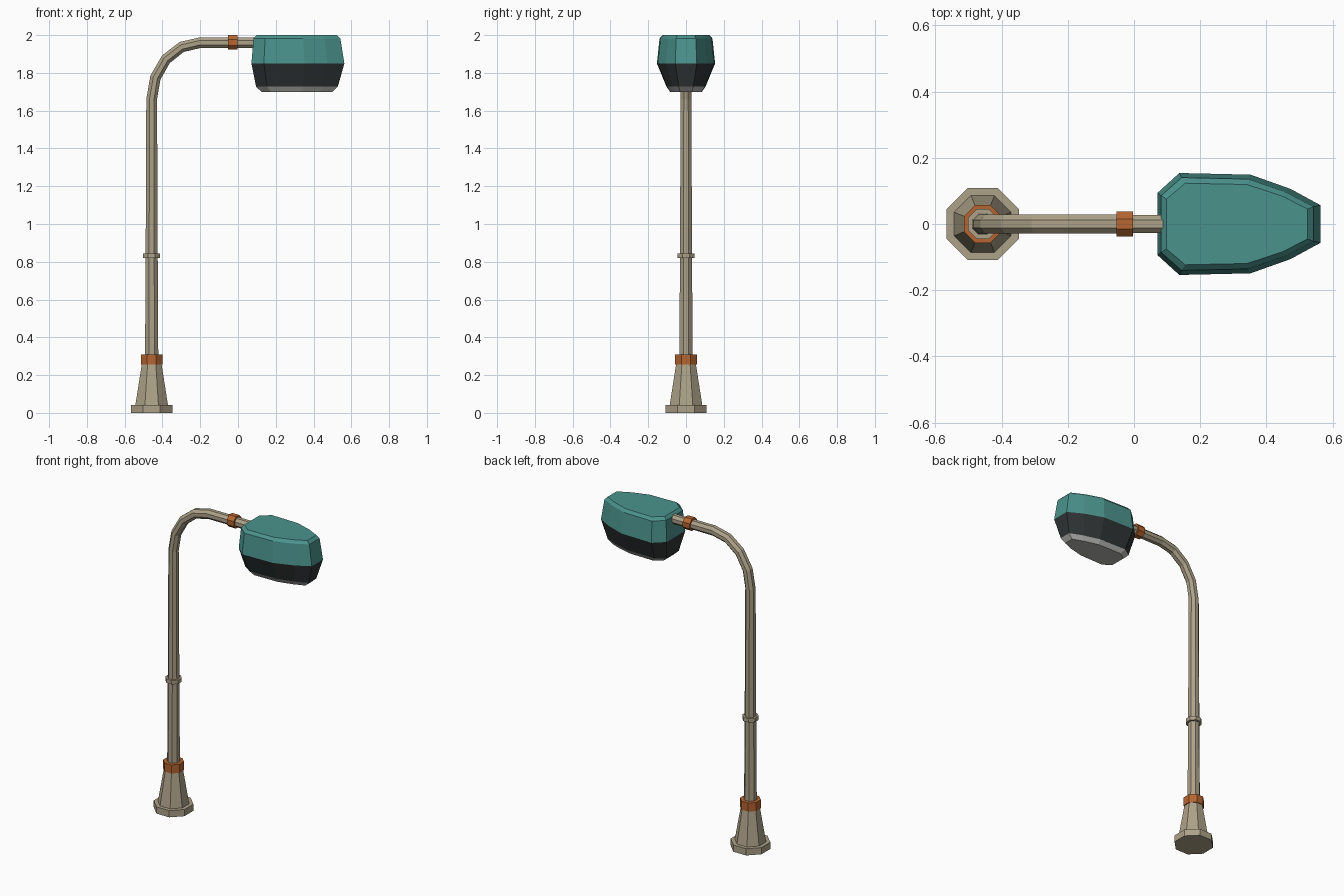
import bpy, bmesh, math
from mathutils import Vector

if "Cube" in bpy.data.objects:
    bpy.data.objects.remove(bpy.data.objects["Cube"])

PX = -0.457      # pole axis
ARM_Z = 1.96     # arm axis height


def material(name, rgb):
    m = bpy.data.materials.new(name)
    m.diffuse_color = (*rgb, 1)
    m.use_nodes = True
    m.node_tree.nodes["Principled BSDF"].inputs["Base Color"].default_value = m.diffuse_color
    return m


TAN = material("warm_stone", (0.42, 0.36, 0.25))
ORANGE = material("copper_orange", (0.46, 0.13, 0.03))
TEAL = material("teal", (0.07, 0.29, 0.265))
DARK = material("charcoal", (0.03, 0.036, 0.037))
GLASS = material("pale_grey", (0.46, 0.46, 0.45))


def loft(name, rings, mat, cap_start=True, cap_end=True):
    """Skin a list of equal-length point rings."""
    bm = bmesh.new()
    loops = [[bm.verts.new(p) for p in ring] for ring in rings]
    n = len(loops[0])
    for a, b in zip(loops, loops[1:]):
        for i in range(n):
            j = (i + 1) % n
            bm.faces.new((a[i], a[j], b[j], b[i]))
    if cap_start:
        bm.faces.new(loops[0][::-1])
    if cap_end:
        bm.faces.new(loops[-1])
    bmesh.ops.recalc_face_normals(bm, faces=bm.faces)
    mesh = bpy.data.meshes.new(name)
    bm.to_mesh(mesh)
    bm.free()
    mesh.materials.append(mat)
    ob = bpy.data.objects.new(name, mesh)
    bpy.context.collection.objects.link(ob)
    return ob


def octagon(center, half, tilt=0.0):
    """Octagon with flat sides at distance half; tilt 0 faces up, pi/2 faces +x."""
    r = half / math.cos(math.pi / 8)
    u = Vector((math.cos(tilt), 0, -math.sin(tilt)))
    v = Vector((0, 1, 0))
    angles = [math.pi / 8 + k * math.pi / 4 for k in range(8)]
    return [Vector(center) + r * (math.cos(a) * u + math.sin(a) * v) for a in angles]


def upright(name, profile, mat):
    return loft(name, [octagon((PX, 0, z), h) for z, h in profile], mat)


# Base and pole fittings
upright("foot_plate", [(0, 0.109), (0.043, 0.109)], TAN)
upright("base_cone", [(0.043, 0.086), (0.26, 0.052)], TAN)
upright("base_collar", [(0.255, 0.057), (0.31, 0.057)], ORANGE)
upright("pole_ring", [(0.82, 0.045), (0.845, 0.045)], TAN)

# Pole sweeping round into the arm
path = [octagon((PX, 0, 0.3), 0.035), octagon((PX, 0, 0.83), 0.032)]
for k in range(5):
    t = k * math.pi / 8
    c = (-0.2 - 0.257 * math.cos(t), 0, 1.66 + (ARM_Z - 1.66) * math.sin(t))
    path.append(octagon(c, 0.0285, t))
path.append(octagon((0.12, 0, ARM_Z), 0.0275, math.pi / 2))
loft("pole_and_arm", path, TAN)

# Arm joint
loft("arm_collar", [octagon((x, 0, ARM_Z + 0.002), 0.038, math.pi / 2)
                    for x in (-0.053, -0.003)], ORANGE)

# Lamp head: mirrored half outline, scaled at each level
half = [(0.071, 0.094), (0.137, 0.154), (0.352, 0.149), (0.473, 0.106), (0.563, 0.057)]
outline = [(x, -y) for x, y in half] + [(x, y) for x, y in reversed(half)]
MID = 0.317


def level(z, sx, sy, shift=0.0):
    return [(MID + shift + (x - MID) * sx, y * sy, z) for x, y in outline]


rim = level(1.85, 1, 1)
lens_top = level(1.727, 0.88, 0.67, -0.005)
loft("lamp_hood", [rim, level(1.982, 0.935, 0.91, -0.005),
                   level(2.0, 0.866, 0.80, -0.006)], TEAL, cap_start=False)
loft("lamp_housing", [rim, lens_top], DARK, False, False)
loft("lamp_lens", [lens_top, level(1.70, 0.765, 0.55, -0.005)], GLASS, cap_start=False)
